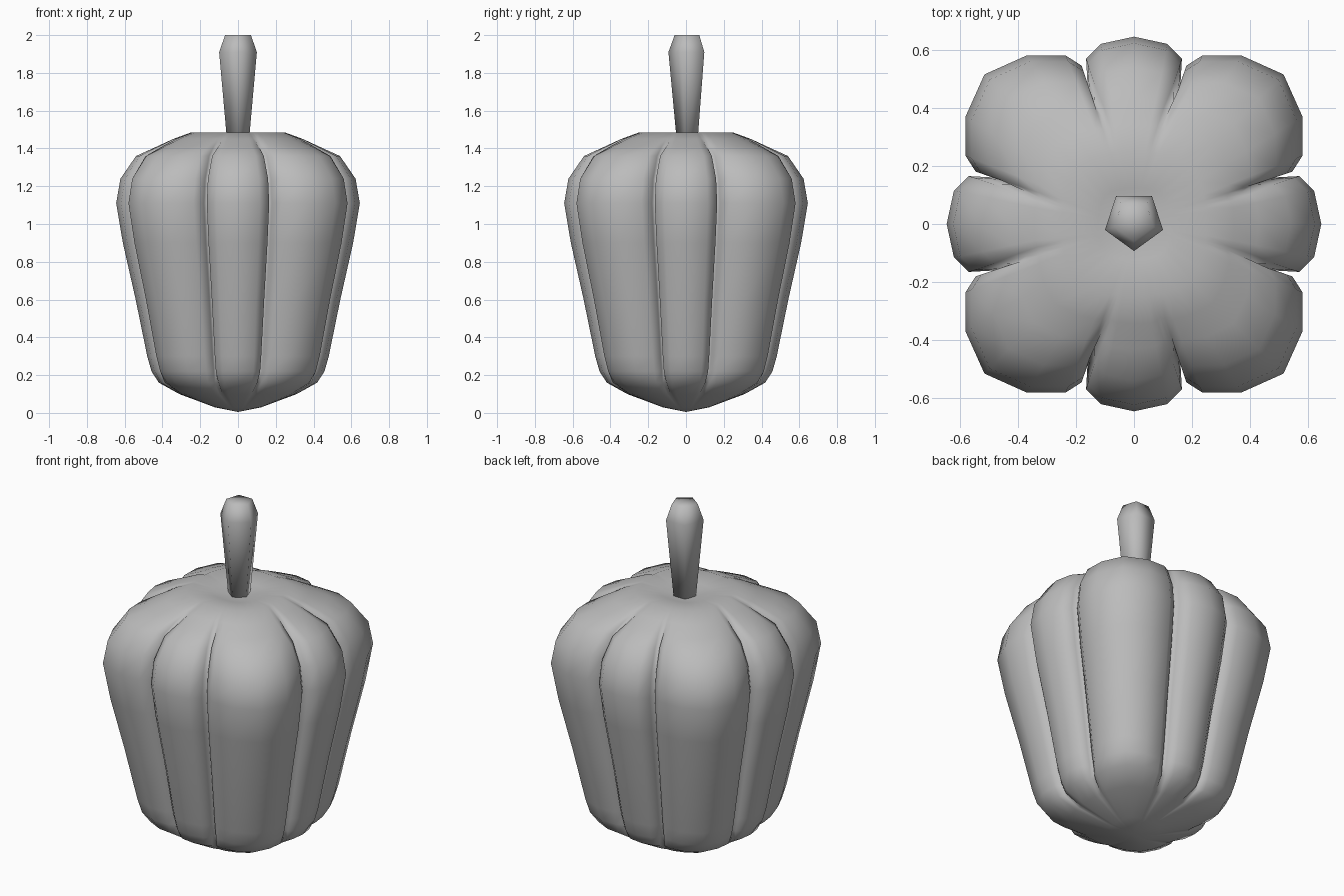
import bpy, bmesh
from math import sin, cos, pi

cube = bpy.data.objects.get("Cube")
if cube:
    bpy.data.objects.remove(cube, do_unlink=True)

grey = bpy.data.materials.new("plain grey")
grey.use_nodes = True
colour = (0.5, 0.5, 0.5, 1)
grey.diffuse_color = colour
grey.node_tree.nodes["Principled BSDF"].inputs["Base Color"].default_value = colour


def loft(name, rings, bottom, top):
    """Skin a stack of closed rings and close both ends with a fan to a point."""
    bm = bmesh.new()
    loops = [[bm.verts.new(p) for p in ring] for ring in rings]
    n = len(loops[0])
    low, high = bm.verts.new(bottom), bm.verts.new(top)
    for i in range(n):
        j = (i + 1) % n
        for a, b in zip(loops, loops[1:]):
            bm.faces.new((a[i], a[j], b[j], b[i]))
        bm.faces.new((low, loops[0][j], loops[0][i]))
        bm.faces.new((high, loops[-1][i], loops[-1][j]))
    bmesh.ops.recalc_face_normals(bm, faces=bm.faces)
    mesh = bpy.data.meshes.new(name)
    bm.to_mesh(mesh)
    bm.free()
    mesh.materials.append(grey)
    mesh.shade_smooth()
    obj = bpy.data.objects.new(name, mesh)
    bpy.context.collection.objects.link(obj)
    return obj


def full_section(octant):
    """Mirror an eighth of a section on its diagonal, then turn it four times."""
    quarter = octant + [(y, x) for x, y in octant[-2:0:-1]]
    section = []
    for _ in range(4):
        section += quarter
        quarter = [(-y, x) for x, y in quarter]
    return section


# Body: eight-lobed section that fades into a rounded square at both ends
lobed = full_section([(.645, 0), (.62, .115), (.57, .165), (.48, .16),
                      (.545, .18), (.58, .235), (.58, .37), (.515, .515)])
plain = full_section([(.62, 0), (.62, .1), (.615, .14), (.61, .165),
                      (.605, .2), (.6, .25), (.56, .37), (.49, .49)])
# height, scale, lobe strength
profile = [(.03, .2, 0), (.1, .5, .1), (.16, .66, .6), (.22, .71, 1),
           (.3, .745, 1), (.6, .84, 1), (.9, .945, 1), (1.11, 1, 1),
           (1.24, .965, 1), (1.36, .84, .9), (1.41, .68, .5),
           (1.45, .55, .2), (1.485, .4, 0), (1.47, .2, 0)]
body = [[(s * (px + (lx - px) * g), s * (py + (ly - py) * g), z)
         for (lx, ly), (px, py) in zip(lobed, plain)] for z, s, g in profile]
loft("pepper_body", body, (0, 0, 0.005), (0, 0, 1.45))

# Stem: five-sided, widening upward with a bevelled tip
stem = [[(r * cos(2 * pi * k / 5 - pi / 2), .012 + r * sin(2 * pi * k / 5 - pi / 2), z)
         for k in range(5)] for z, r in [(1.43, .06), (1.91, .105), (2, .072)]]
loft("stem", stem, (0, .012, 1.43), (0, .012, 2))
